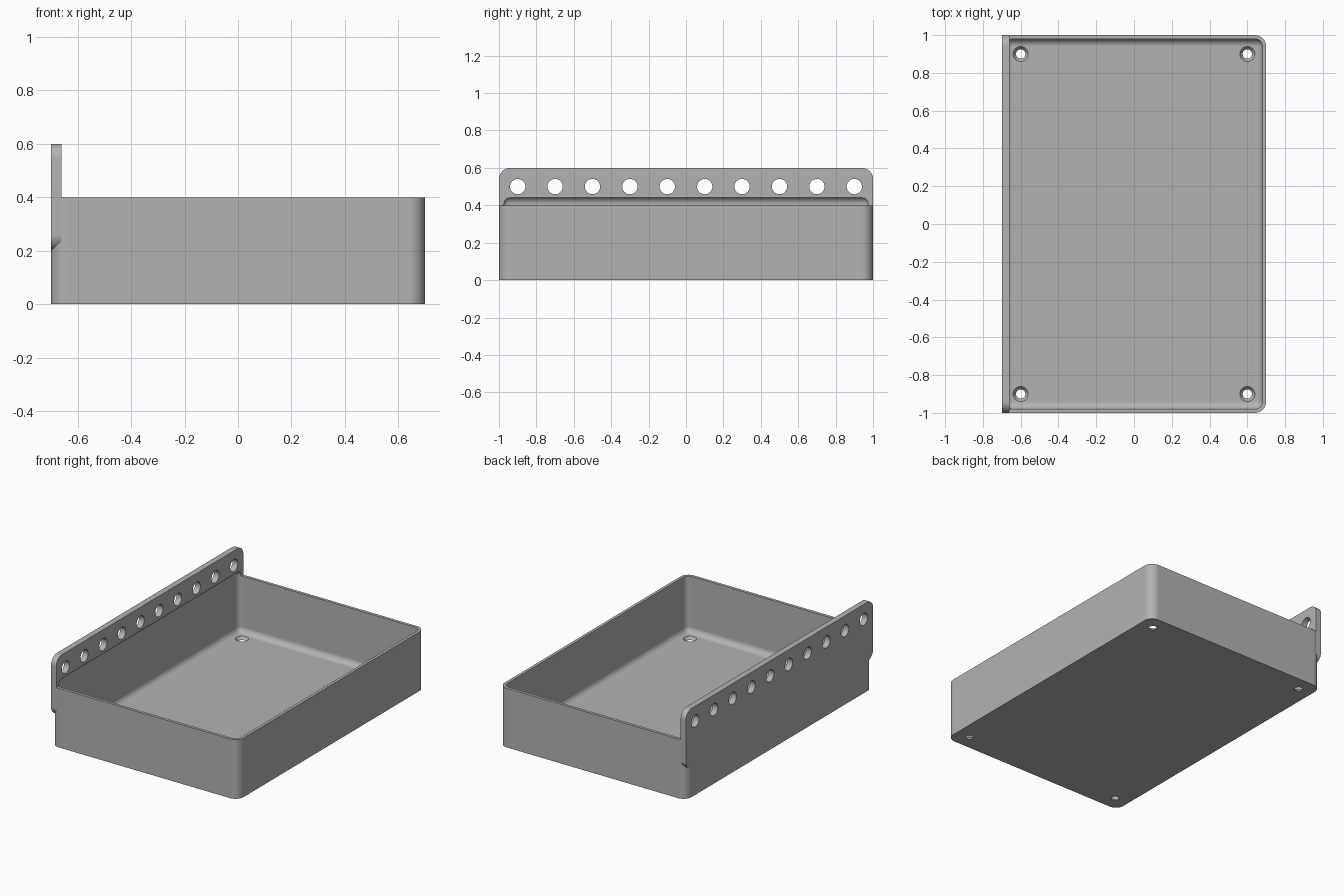
import bpy, bmesh, math
from mathutils import Matrix, Vector

if "Cube" in bpy.data.objects:
    bpy.data.objects.remove(bpy.data.objects["Cube"])

grey = bpy.data.materials.new("plain grey")
grey.use_nodes = True
grey.diffuse_color = (0.45, 0.45, 0.45, 1)
grey.node_tree.nodes["Principled BSDF"].inputs["Base Color"].default_value = grey.diffuse_color


def finish(name, bm):
    mesh = bpy.data.meshes.new(name)
    bm.to_mesh(mesh)
    bm.free()
    mesh.materials.append(grey)
    obj = bpy.data.objects.new(name, mesh)
    bpy.context.collection.objects.link(obj)
    return obj


def rounded_box(name, low, high, radius, axis=None, segments=10):
    """Box with rounded edges: only those along one axis, or all of them."""
    low, high = Vector(low), Vector(high)
    bm = bmesh.new()
    bmesh.ops.create_cube(bm, size=1)
    bmesh.ops.scale(bm, vec=high - low, verts=bm.verts)
    bmesh.ops.translate(bm, vec=(low + high) / 2, verts=bm.verts)
    edges = [e for e in bm.edges if axis is None
             or abs(e.verts[0].co[axis] - e.verts[1].co[axis]) > 1e-4]
    bmesh.ops.bevel(bm, geom=edges, offset=radius, segments=segments,
                    profile=0.5, affect='EDGES')
    return finish(name, bm)


def cone_cutters(name, centres, r_low, r_high, depth, turn):
    bm = bmesh.new()
    for c in centres:
        bmesh.ops.create_cone(bm, cap_ends=True, segments=32, radius1=r_low,
                              radius2=r_high, depth=depth,
                              matrix=Matrix.Translation(c) @ turn)
    return finish(name, bm)


def combine(target, tool, operation):
    mod = target.modifiers.new(tool.name, 'BOOLEAN')
    mod.object, mod.operation, mod.solver = tool, operation, 'EXACT'
    bpy.context.view_layer.objects.active = target
    bpy.ops.object.modifier_apply(modifier=mod.name)
    bpy.data.objects.remove(tool)


# Tray body and the tall rail along its right side
tray = rounded_box("tray_with_rail", (-0.7, -1, 0), (0.7, 1, 0.4), 0.06, axis=2)
rail = rounded_box("rail", (-0.7, -1, 0.2), (-0.66, 1, 0.6), 0.06, axis=0)
combine(tray, rail, 'UNION')

# Hollow inside with soft edges, reaching slightly up into the rail
cavity = rounded_box("cavity", (-0.68, -0.98, 0.02), (0.68, 0.98, 0.446), 0.04)
combine(tray, cavity, 'DIFFERENCE')

# Row of round holes through the rail
row = [(-0.68, -0.9 + 0.2 * i, 0.5) for i in range(10)]
combine(tray, cone_cutters("rail_holes", row, 0.041, 0.041, 0.1,
                           Matrix.Rotation(math.pi / 2, 4, 'Y')), 'DIFFERENCE')

# Countersunk screw holes in the floor corners
corners = [(x, y, 0.001) for x in (-0.6, 0.6) for y in (-0.9, 0.9)]
combine(tray, cone_cutters("floor_holes", corners, 0.01, 0.0415, 0.042,
                           Matrix.Identity(4)), 'DIFFERENCE')

# Smooth rounded surfaces, crisp edges
bpy.ops.object.select_all(action='DESELECT')
tray.select_set(True)
bpy.context.view_layer.objects.active = tray
bpy.ops.object.shade_smooth_by_angle(angle=math.radians(30))
weighted = tray.modifiers.new("weighted_normals", 'WEIGHTED_NORMAL')
weighted.keep_sharp = True
